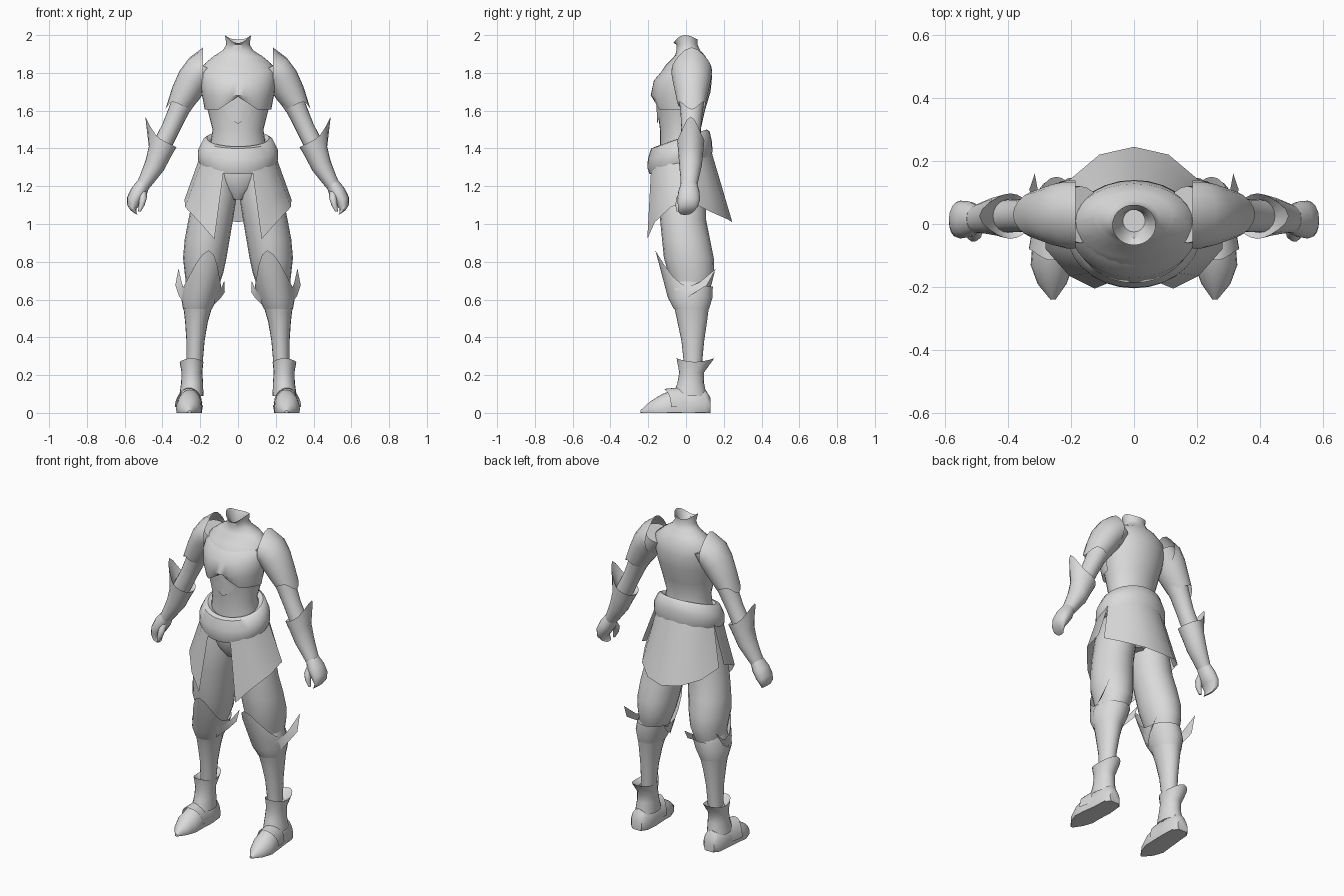
import bpy, bmesh
from math import cos, sin, pi, radians
from mathutils import Vector

STEEL = bpy.data.materials.new("plain_grey")
STEEL.diffuse_color = (0.7, 0.7, 0.7, 1)


def finish(name, bm, mirror):
    """Turn a bmesh into a smooth object, optionally mirrored across x."""
    bmesh.ops.recalc_face_normals(bm, faces=bm.faces)
    me = bpy.data.meshes.new(name)
    bm.to_mesh(me)
    bm.free()
    me.materials.append(STEEL)
    ob = bpy.data.objects.new(name, me)
    bpy.context.collection.objects.link(ob)
    bpy.ops.object.select_all(action='DESELECT')
    ob.select_set(True)
    bpy.context.view_layer.objects.active = ob
    bpy.ops.object.shade_smooth_by_angle(angle=radians(45))
    if mirror:
        mod = ob.modifiers.new("mirror", 'MIRROR')
        mod.use_clip = True
    return ob


def loft(name, rings, n=20, tilt=0, v=(0, 1, 0), arc=None, caps=(True, True),
         lift=None, mirror=True):
    """Rings are (x, y, z, radius_u, radius_v[, tilt in degrees]).
    lift(i, a) moves the point at angle a of ring i."""
    bm = bmesh.new()
    v = Vector(v)
    a0, a1 = arc or (0, 2 * pi)
    count = n + 1 if arc else n
    rows = []
    for i, r in enumerate(rings):
        t = radians(r[5] if len(r) > 5 else tilt)
        u = Vector((cos(t), 0, sin(t)))
        row = []
        for k in range(count):
            a = a0 + (a1 - a0) * k / n
            p = Vector(r[:3]) + u * cos(a) * r[3] + v * sin(a) * r[4]
            if lift:
                p += Vector(lift(i, a))
            p.z = max(p.z, 0)
            row.append(bm.verts.new(p))
        rows.append(row)
    for p, q in zip(rows, rows[1:]):
        for k in range(n):
            j = (k + 1) % count
            bm.faces.new((p[k], p[j], q[j], q[k]))
    if not arc:
        if caps[0]:
            bm.faces.new(rows[0])
        if caps[1]:
            bm.faces.new(rows[-1])
    return finish(name, bm, mirror)


def sheet(name, top, bottom, steps=3, mirror=True):
    """Thin panel ruled between two edges."""
    bm = bmesh.new()
    rows = [[bm.verts.new(Vector(a).lerp(Vector(b), s / steps))
             for a, b in zip(top, bottom)] for s in range(steps + 1)]
    for p, q in zip(rows, rows[1:]):
        for k in range(len(top) - 1):
            bm.faces.new((p[k], p[k + 1], q[k + 1], q[k]))
    bmesh.ops.remove_doubles(bm, verts=bm.verts, dist=1e-4)
    return finish(name, bm, mirror)


NONE = (0, 0, 0)
OPEN = (False, False)

# Torso with flared collar that turns back down inside the neck
loft("torso", [
    (0, -.02, 1.36, .15, .12), (0, -.025, 1.43, .145, .112),
    (0, -.03, 1.50, .135, .108), (0, -.025, 1.60, .16, .125),
    (0, -.018, 1.70, .182, .148), (0, -.005, 1.78, .195, .143),
    (0, .01, 1.84, .185, .118), (0, .022, 1.89, .125, .08),
    (0, .012, 1.92, .08, .062), (0, .005, 1.95, .062, .056),
    (0, -.003, 1.978, .069, .064), (0, .0, 1.95, .05, .045),
    (0, .01, 1.90, .035, .035)], n=28, mirror=False,
    lift=lambda i, a: (0, 0, .022 * abs(cos(a)) ** 3 - .02 * max(0, -sin(a)) ** 4)
    if i == 10 else NONE)

# Breastplate: front shell whose hem peaks in the middle
loft("breastplate", [
    (0, -.02, 1.605, .176, .148), (0, -.02, 1.68, .19, .167),
    (0, -.02, 1.76, .2, .15), (0, -.01, 1.81, .195, .117),
    (0, .01, 1.85, .175, .098), (0, .022, 1.892, .125, .082)],
    n=20, arc=(-pi, 0), mirror=False,
    lift=lambda i, a: (0, 0, .07 * max(0, 1 - abs(cos(a)) / .6)) if i == 0 else NONE)

# Pointed plate on the belly
sheet("belly_plate", [(0, -.158, 1.665), (.04, -.15, 1.645), (.075, -.138, 1.62)],
      [(0, -.152, 1.53), (.025, -.148, 1.545), (.06, -.138, 1.575)])

# Belt, lower at the front
loft("belt", [
    (0, -.025, 1.44, .14, .11), (0, -.025, 1.455, .165, .135),
    (0, -.03, 1.445, .185, .155), (0, -.032, 1.39, .212, .17),
    (0, -.032, 1.34, .212, .172), (0, -.03, 1.31, .198, .164),
    (0, -.03, 1.315, .15, .12)], n=28, mirror=False, caps=OPEN,
    lift=lambda i, a: (0, 0, .045 * sin(a)))

loft("pelvis", [
    (0, -.015, 1.36, .17, .13), (0, -.015, 1.26, .165, .13),
    (0, -.015, 1.19, .12, .115), (0, -.01, 1.13, .04, .08)], mirror=False)

# Skirt panels
sheet("front_skirt_panel",
      [(.075, -.185, 1.29), (.14, -.155, 1.32), (.185, -.09, 1.35), (.197, .015, 1.37)],
      [(.125, -.205, .92), (.205, -.165, 1.01), (.28, -.08, 1.09), (.283, .03, 1.13)])
sheet("back_skirt_panel",
      [(0, .13, 1.40), (.08, .115, 1.395), (.15, .07, 1.385), (.19, .0, 1.37)],
      [(0, .245, 1.01), (.11, .22, 1.025), (.205, .14, 1.06), (.255, .04, 1.11)])

# Legs
loft("thigh", [
    (.10, -.01, 1.30, .09, .125), (.12, -.02, 1.16, .115, .125),
    (.145, -.015, 1.02, .118, .122), (.163, .0, .92, .119, .127),
    (.176, .015, .82, .115, .132), (.18, .028, .74, .102, .122),
    (.187, .03, .68, .088, .105), (.195, .03, .62, .07, .085)])
loft("shin", [
    (.195, .025, .70, .08, .095), (.208, .025, .62, .09, .112),
    (.214, .03, .55, .074, .09), (.22, .033, .48, .06, .078),
    (.225, .036, .38, .048, .06), (.23, .037, .25, .042, .047)])

# Knee guard rising to a tall point in front
loft("knee_guard", [
    (.188, .02, .67, .1, .122), (.205, .022, .61, .096, .118),
    (.214, .029, .55, .077, .093)], caps=OPEN,
    lift=lambda i, a: [c * max(0, -sin(a)) ** 2.5 for c in (-.033, -.06, .19)]
    if i == 0 else NONE)
sheet("outer_knee_wing",
      [(.275, -.06, .66), (.288, .0, .662), (.298, .07, .69), (.315, .16, .765)],
      [(.27, -.04, .56), (.313, .02, .62), (.332, .11, .675), (.315, .16, .765)])
sheet("inner_knee_wing",
      [(.11, -.05, .66), (.1, .0, .65), (.088, .06, .66), (.073, .12, .70)],
      [(.13, -.03, .57), (.09, .03, .61), (.07, .085, .64), (.073, .12, .70)])

# Boots
loft("boot_cuff", [
    (.24, .037, .25, .04, .045), (.246, .045, .27, .063, .095),
    (.244, .03, .215, .055, .066), (.243, .025, .16, .058, .07),
    (.247, .02, .09, .064, .09)], caps=OPEN,
    lift=lambda i, a: (0, .01 * max(0, sin(a)), .02 * sin(a) ** 2) if i == 1 else NONE)
loft("foot", [
    (.25, .13, .03, .035, .05), (.25, .105, .03, .056, .09),
    (.25, .02, .03, .062, .10), (.257, -.07, .03, .066, .092),
    (.26, -.13, .02, .068, .078), (.26, -.19, .012, .046, .048),
    (.257, -.24, .004, .008, .01)], v=(0, 0, 1))
loft("instep_plate", [
    (.253, .0, .03, .066, .105), (.257, -.04, .03, .07, .104),
    (.26, -.08, .03, .074, .097)], n=16, arc=(0, pi), v=(0, 0, 1),
    lift=lambda i, a: (0, -.035 * max(0, sin(a)) ** 3, 0) if i == 2 else NONE)

# Arms
loft("arm", [
    (.17, .03, 1.83, .075, .09), (.215, .03, 1.78, .085, .09),
    (.265, .03, 1.70, .07, .075), (.31, .03, 1.61, .055, .06),
    (.355, .027, 1.51, .049, .052), (.405, .025, 1.41, .05, .052)], tilt=27)

# Shoulder guard: upright point at the neck side, hanging point on the arm
loft("shoulder_guard", [
    (.18, .03, 1.81, .095, .108, 90), (.212, .03, 1.80, .092, .108, 60),
    (.243, .03, 1.755, .087, .1, 40), (.278, .03, 1.69, .078, .086, 27),
    (.312, .03, 1.635, .068, .074, 27)], caps=OPEN,
    lift=lambda i, a: {0: (.005, 0, .03 * max(0, cos(a)) ** 6),
                       4: (.012 * max(0, cos(a)) ** 4, 0, -.06 * max(0, cos(a)) ** 4)
                       }.get(i, NONE))

# Gauntlet with a long spike on the outer rim
loft("gauntlet", [
    (.405, .025, 1.41, .045, .045), (.392, .025, 1.44, .074, .072),
    (.415, .025, 1.38, .064, .066), (.441, .024, 1.31, .055, .06),
    (.475, .02, 1.25, .044, .05), (.502, .016, 1.205, .036, .044)], tilt=27,
    caps=OPEN, lift=lambda i, a: [c * max(0, cos(a)) ** 4 for c in (.033, 0, .095)]
    if i == 1 else NONE)

# Hand and thumb
loft("hand", [
    (.50, .016, 1.215, .035, .043), (.525, .015, 1.17, .044, .057),
    (.551, .014, 1.125, .04, .06), (.563, .01, 1.09, .027, .052),
    (.553, .0, 1.065, .018, .04), (.538, -.005, 1.052, .008, .025)],
    n=16, tilt=25)
loft("thumb", [
    (.505, .0, 1.18, .02, .025), (.502, -.03, 1.14, .02, .022),
    (.51, -.04, 1.10, .016, .017), (.522, -.04, 1.065, .007, .009)], n=10)
